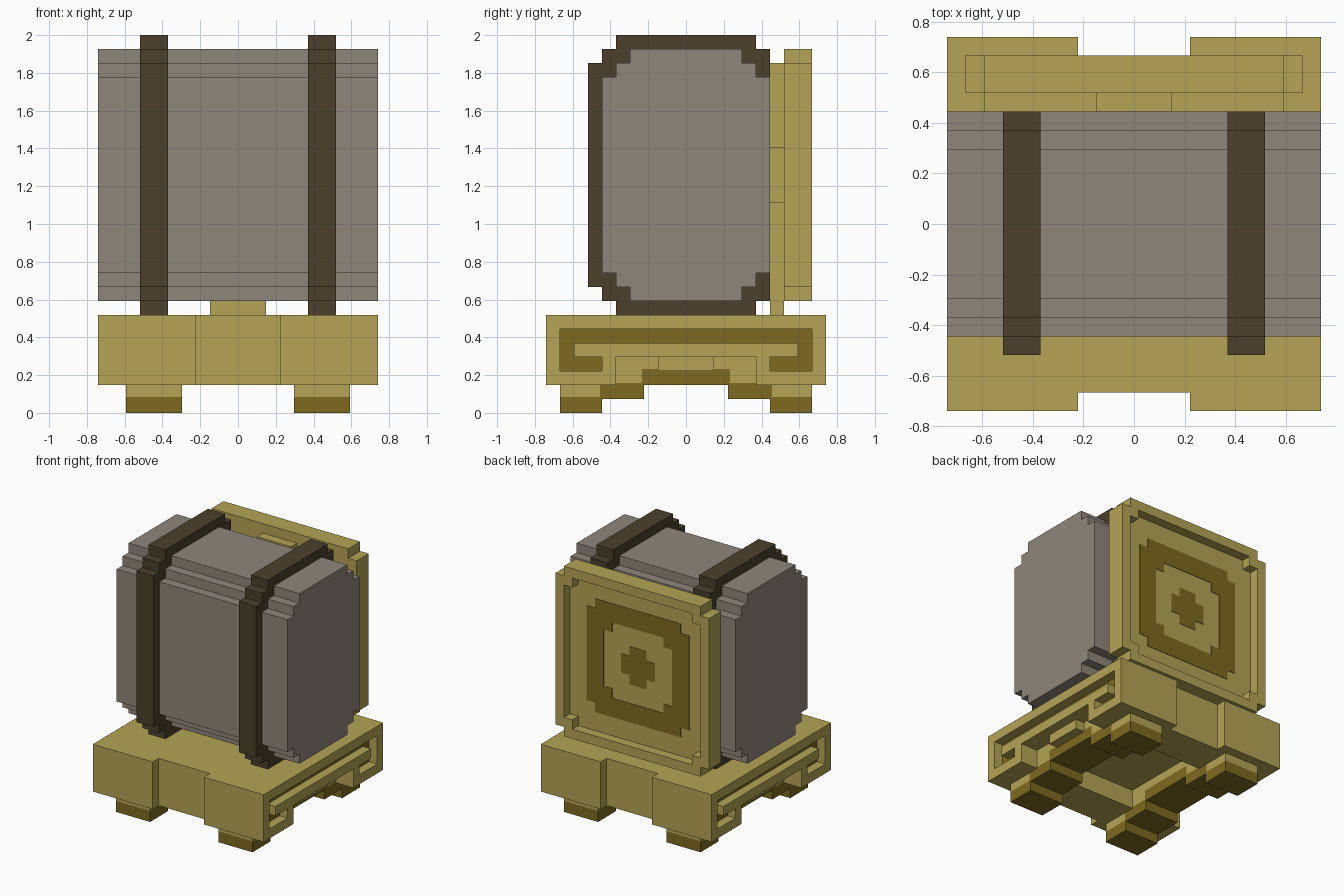
import bpy
import bmesh

U = 2 / 27  # one block of the grid

if "Cube" in bpy.data.objects:
    bpy.data.objects.remove(bpy.data.objects["Cube"])


def material(name, rgb):
    m = bpy.data.materials.new(name)
    m.use_nodes = True
    m.diffuse_color = (*rgb, 1)
    m.node_tree.nodes["Principled BSDF"].inputs["Base Color"].default_value = (*rgb, 1)
    return m


GOLD = material("gold", (0.462, 0.371, 0.091))
DARK_GOLD = material("dark gold", (0.209, 0.144, 0.014))
GREY = material("warm grey", (0.275, 0.238, 0.198))
BROWN = material("dark brown", (0.069, 0.051, 0.024))


def prism(name, profile, axis, lo, hi, mat):
    """Extrude a profile, (y, z) along x or (x, z) along y, measured in blocks."""
    bm = bmesh.new()
    place = (lambda p: (lo, *p)) if axis == "x" else (lambda p: (p[0], lo, p[1]))
    face = bm.faces.new([bm.verts.new(place(p)) for p in profile])
    geom = bmesh.ops.extrude_face_region(bm, geom=[face])["geom"]
    shift = (hi - lo, 0, 0) if axis == "x" else (0, hi - lo, 0)
    bmesh.ops.translate(bm, verts=[g for g in geom if isinstance(g, bmesh.types.BMVert)], vec=shift)
    bmesh.ops.scale(bm, verts=bm.verts, vec=(U, U, U))
    bmesh.ops.recalc_face_normals(bm, faces=bm.faces)
    mesh = bpy.data.meshes.new(name)
    bm.to_mesh(mesh)
    bm.free()
    mesh.materials.append(mat)
    ob = bpy.data.objects.new(name, mesh)
    bpy.context.collection.objects.link(ob)
    return ob


def box(name, x, y, z, mat):
    rect = [(y[0], z[0]), (y[1], z[0]), (y[1], z[1]), (y[0], z[1])]
    return prism(name, rect, "x", x[0], x[1], mat)


def mirrored(half):
    """Close a half profile by reflecting it across the vertical axis."""
    return half + [(-a, b) for a, b in reversed(half)]


def stepped(steps, mid):
    """Closed outline with stepped corners, from (half width, half height) pairs."""
    right = []
    for i, (w, h) in enumerate(steps):
        right.append((w, mid + h))
        if i + 1 < len(steps):
            right.append((steps[i + 1][0], mid + h))
    # drop the turn down to the next step's level into place
    turn = []
    for i, (w, h) in enumerate(steps):
        if i:
            turn.append((w, mid + h))
        else:
            turn.append((w, mid + h))
        if i + 1 < len(steps):
            turn.append((w, mid + steps[i + 1][1]))
    lower = [(w, 2 * mid - z) for w, z in reversed(turn)]
    return mirrored(turn + lower)


SIDES = (("left", 1), ("right", -1))

# Barrel body
prism("barrel", stepped([(4, 9), (5, 8), (6, 7)], 17), "x", -10, 10, GREY)

# Straps wrapped around the barrel, open at the back
strap = [(6, 24), (6, 26), (5, 26), (5, 27), (-5, 27), (-5, 26), (-6, 26), (-6, 25), (-7, 25)]
strap += [(y, 34 - z) for y, z in reversed(strap)]
strap += [(5, 10), (5, 24)]
for side, s in SIDES:
    prism(side + "_strap", strap, "x", 5 * s, 7 * s, BROWN)

# Cross bracket joining barrel, back plate and base
box("bracket_upright", (-2, 2), (6, 7), (7, 25), GOLD)
box("bracket_crossbar", (-8, 8), (6, 7), (15, 19), GOLD)

# Back plate with raised rim
outer = stepped([(8, 9), (9, 8)], 17)
prism("plate_panel", outer, "y", 7, 8, GOLD)
inner = stepped([(7, 8), (8, 7)], 17)
for side, s in SIDES:
    def half(outline):
        pts = [p for p in outline if p[0] * s > 0]
        return sorted((p for p in pts), key=lambda p: outline.index(p))

    def ordered(w, h):
        return [(0, 17 + h), (s * (w - 1), 17 + h), (s * (w - 1), 16 + h), (s * w, 16 + h),
                (s * w, 18 - h), (s * (w - 1), 18 - h), (s * (w - 1), 17 - h), (0, 17 - h)]

    prism(side + "_plate_rim", ordered(9, 9) + ordered(8, 8)[::-1], "y", 8, 9, GOLD)
    # Painted ring, one half each side
    prism(side + "_plate_ring", ordered(6, 6) + ordered(4, 4)[::-1], "y", 8, 8.05, DARK_GOLD)
prism("plate_centre_mark", stepped([(1, 2), (2, 1)], 17), "y", 8, 8.05, DARK_GOLD)

# Base: core with a tunnel beneath, and corner blocks front and back
prism("base_core", mirrored([(9, 7), (9, 2), (5, 2), (5, 4)]), "x", -9, 9, GOLD)
for end, e in (("back", 1), ("front", -1)):
    for side, s in SIDES:
        box(f"{end}_{side}_corner_block", (3 * s, 10 * s), (9 * e, 10 * e), (2, 7), GOLD)

# Base sides: key-shaped fretwork over a dark groove
fret = mirrored([(8, 5), (8, 4), (6, 4), (6, 3), (9, 3), (9, 2), (5, 2), (5, 4)])
groove = mirrored([(9, 6), (9, 3), (6, 3), (6, 4), (8, 4), (8, 5)])
for side, s in SIDES:
    prism(side + "_fret", fret, "x", 9 * s, 10 * s, GOLD)
    box(side + "_top_rail", (9 * s, 10 * s), (-9, 9), (6, 7), GOLD)
    prism(side + "_groove", groove, "x", 9 * s, 9.05 * s, DARK_GOLD)
    box(side + "_tab", (8 * s, 9 * s), (-2, 2), (3, 4), GOLD)

# Stepped runners with dark soles
E = 0.15
sole_top = [(9, 1 + E), (6 + E, 1 + E), (6 + E, 2 + E), (3 + E, 2 + E), (3 + E, 3 + E)]
sole = mirrored([(3, 2), (3, 1), (6, 1), (6, 0), (9, 0)] + sole_top)
runner = mirrored([(5, 4), (5, 3), (9, 3)] + sole_top)
for side, s in SIDES:
    prism(side + "_runner", runner, "x", 4 * s, 8 * s, GOLD)
    prism(side + "_sole", sole, "x", 4 * s, 8 * s, DARK_GOLD)
